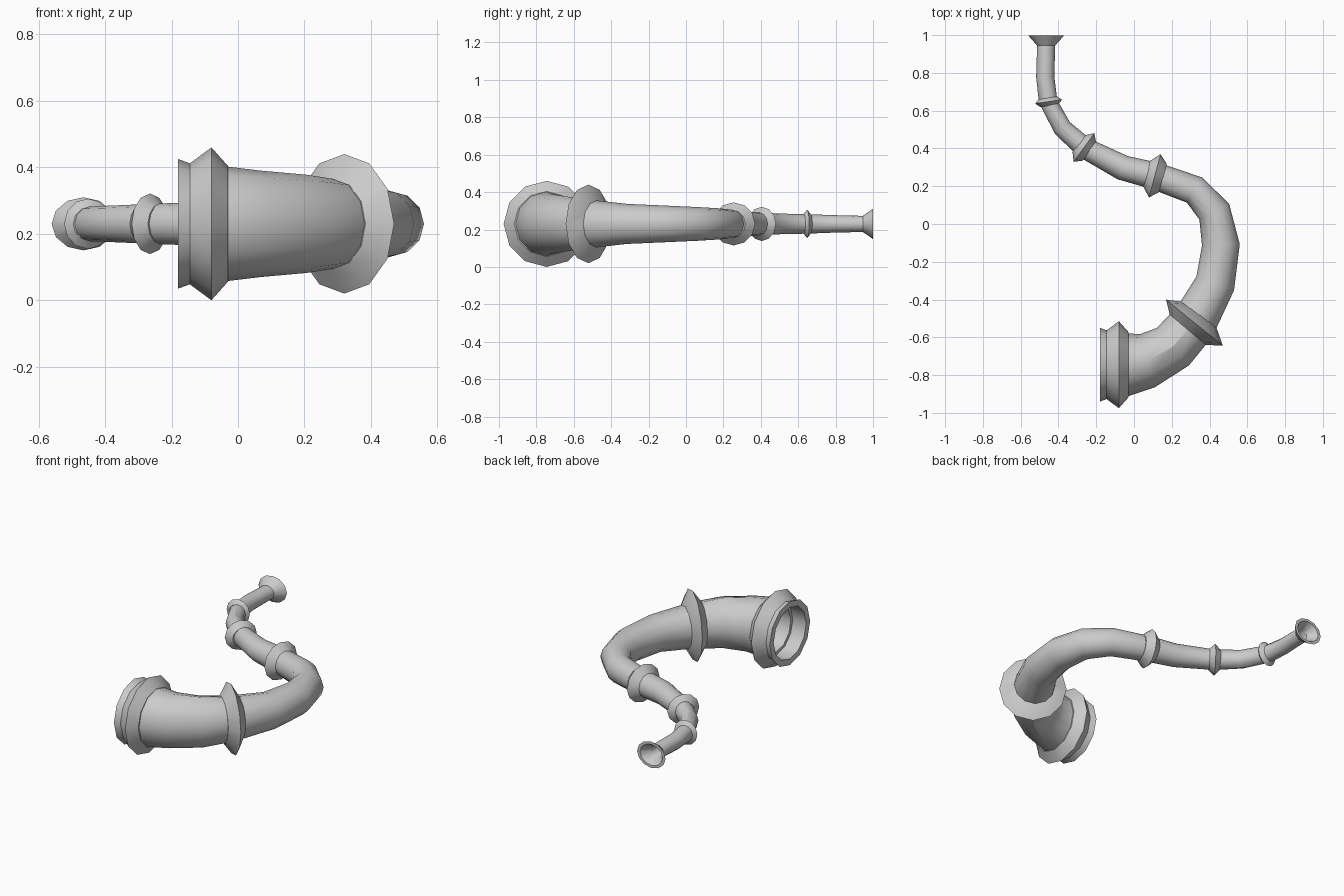
import bpy, bmesh
from math import radians, sin, cos, pi

if "Cube" in bpy.data.objects:
    bpy.data.objects.remove(bpy.data.objects["Cube"])

SIDES = 12
Z = 0.23  # height of the horn's centre line


def loft(name, stations, closed=True):
    """Skin rings (x, y, heading in degrees, side radius, vertical radius)."""
    bm = bmesh.new()
    rings = []
    for x, y, a, rh, rv in stations:
        a = radians(a)
        ring = []
        for i in range(SIDES):
            t = 2 * pi * i / SIDES
            ring.append(bm.verts.new((x + sin(a) * rh * cos(t),
                                      y - cos(a) * rh * cos(t),
                                      Z + rv * sin(t))))
        rings.append(ring)
    n = len(rings)
    for k in range(n if closed else n - 1):
        r0, r1 = rings[k], rings[(k + 1) % n]
        for i in range(SIDES):
            j = (i + 1) % SIDES
            bm.faces.new((r0[i], r0[j], r1[j], r1[i]))
    bmesh.ops.recalc_face_normals(bm, faces=bm.faces)
    mesh = bpy.data.meshes.new(name)
    bm.to_mesh(mesh)
    bm.free()
    ob = bpy.data.objects.new(name, mesh)
    bpy.context.collection.objects.link(ob)
    bpy.ops.object.select_all(action='DESELECT')
    ob.select_set(True)
    bpy.context.view_layer.objects.active = ob
    bpy.ops.object.shade_smooth_by_angle(angle=radians(32))
    return ob


def collar(name, x, y, a, profile, squash=1.0):
    """Turned band around the tube; profile is (distance along, radius)."""
    ca, sa = cos(radians(a)), sin(radians(a))
    loft(name, [(x + s * ca, y + s * sa, a, r * squash, r) for s, r in profile])


# Curved tapering tube, hollow from end to end
path = [
    (-0.09, -0.745, 0, 0.172, 0.172),
    (-0.03, -0.745, 0, 0.166, 0.172),
    (0.07, -0.724, 16, 0.146, 0.160),
    (0.205, -0.65, 41, 0.131, 0.148),
    (0.32, -0.52, 51, 0.122, 0.130),
    (0.43, -0.315, 70, 0.106, 0.107),
    (0.46, -0.11, 92, 0.100, 0.098),
    (0.425, 0.065, 118, 0.089, 0.090),
    (0.32, 0.18, 149, 0.078, 0.083),
    (0.11, 0.255, 165, 0.072, 0.075),
    (-0.06, 0.298, 156, 0.067, 0.068),
    (-0.265, 0.405, 145, 0.056, 0.060),
    (-0.38, 0.51, 127, 0.050, 0.055),
    (-0.455, 0.65, 98, 0.049, 0.052),
    (-0.47, 0.78, 92, 0.048, 0.047),
    (-0.465, 0.945, 90, 0.048, 0.043),
    (-0.465, 0.999, 90, 0.096, 0.080),
]
bore = [(x, y, a, rh * 0.8, rv * 0.8) for x, y, a, rh, rv in reversed(path)]
loft("horn_tube", path + bore)

# Wide collar and lip at the large end
collar("large_end_collar", -0.08, -0.745, 0,
       [(0.05, 0.174), (0, 0.23), (-0.065, 0.182), (-0.10, 0.195),
        (-0.10, 0.157), (0.05, 0.157)], 1.0)

# Pointed collars along the tube: x, y, heading, tip radius, base radii, half width
for i, (x, y, a, tip, r0, r1, w, sq) in enumerate([
        (0.32, -0.522, 51, 0.21, 0.135, 0.118, 0.052, 0.92),
        (0.11, 0.255, 165, 0.115, 0.075, 0.068, 0.045, 1.03),
        (-0.265, 0.405, 144, 0.091, 0.058, 0.052, 0.036, 1.03),
        (-0.452, 0.648, 98, 0.076, 0.05, 0.048, 0.022, 0.95)]):
    collar(f"tube_collar_{i + 1}", x, y, a,
           [(-w, r0), (0, tip), (w, r1), (w, r1 * 0.9), (-w, r0 * 0.9)], sq)
